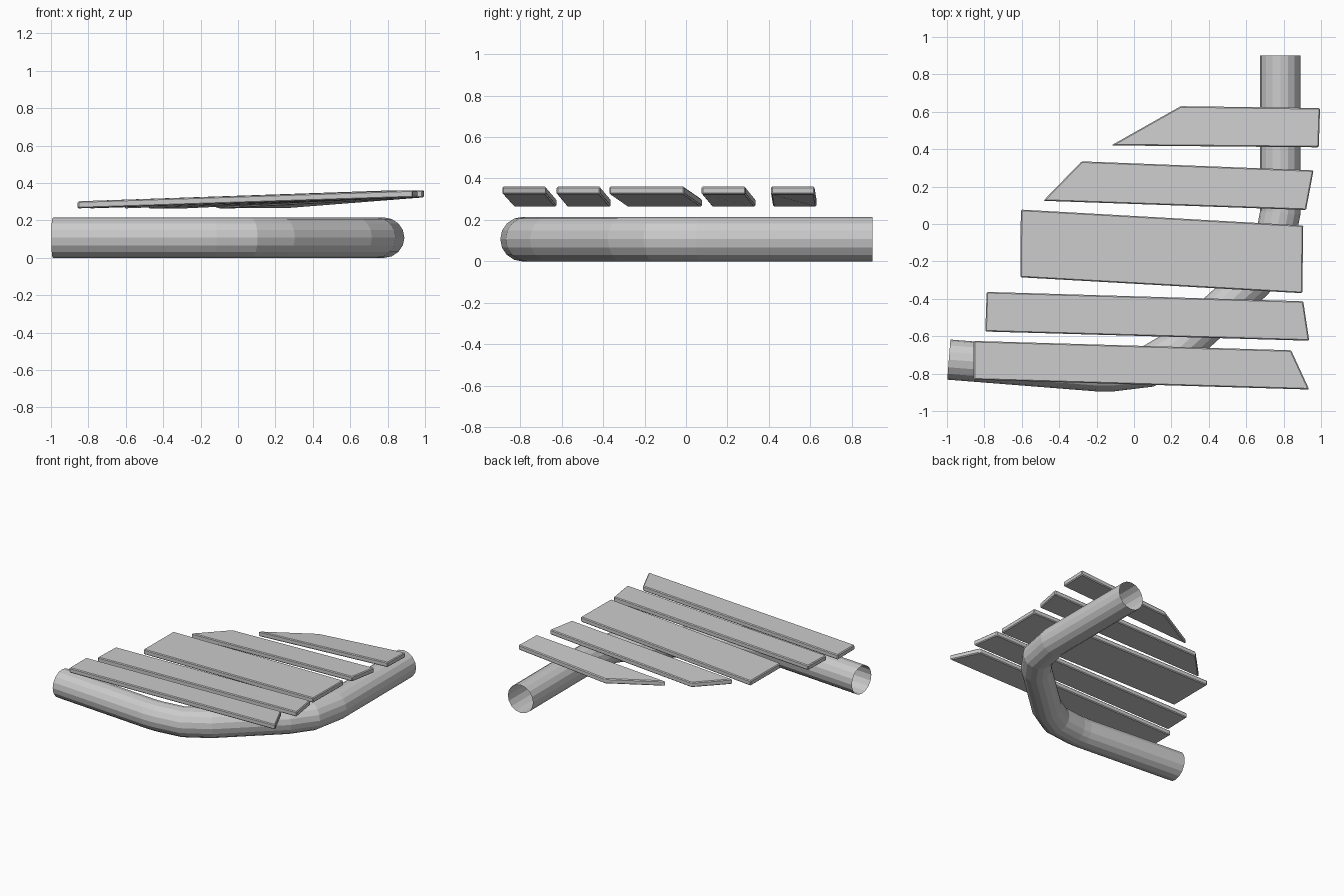
import bpy, bmesh, math
from mathutils import Vector

if "Cube" in bpy.data.objects:
    bpy.data.objects.remove(bpy.data.objects["Cube"])

def finish(name, bm):
    mesh = bpy.data.meshes.new(name)
    bm.to_mesh(mesh)
    bm.free()
    ob = bpy.data.objects.new(name, mesh)
    bpy.context.collection.objects.link(ob)
    return ob

# bent pipe: open-ended tube swept with mitred joints
R, SIDES = 0.1075, 16
path = [Vector((x, y, R)) for x, y in [
    (-0.99, -0.725), (-0.19, -0.788), (-0.12, -0.788), (0.07, -0.765),
    (0.24, -0.665), (0.635, -0.305), (0.74, -0.16), (0.782, 0.06), (0.782, 0.9)]]
bm = bmesh.new()
rings = []
for i, p in enumerate(path):
    a = (p - path[i - 1]).normalized() if i else (path[1] - p).normalized()
    b = (path[i + 1] - p).normalized() if i < len(path) - 1 else a
    t = (a + b).normalized()
    side = Vector((t.y, -t.x, 0)) / t.dot(a)
    rings.append([bm.verts.new(p + side * R * math.cos(k * math.tau / SIDES)
                               + Vector((0, 0, R * math.sin(k * math.tau / SIDES))))
                  for k in range(SIDES)])
for r0, r1 in zip(rings, rings[1:]):
    for k in range(SIDES):
        n = (k + 1) % SIDES
        bm.faces.new((r0[k], r0[n], r1[n], r1[k]))
bmesh.ops.recalc_face_normals(bm, faces=bm.faces)
# make sure the tube faces outward
f = bm.faces[0] if bm.faces.ensure_lookup_table() is None else None
mid = (path[0] + path[1]) / 2
if f.normal.dot(f.calc_center_median() - mid) < 0:
    bmesh.ops.reverse_faces(bm, faces=bm.faces)
finish("bent_pipe", bm)

# planks: back-left, back-right, front-right, front-left corners, rising to the right
planks = [
    [(-0.857, -0.625), (0.84, -0.675), (0.937, -0.885), (-0.857, -0.832)],
    [(-0.788, -0.363), (0.905, -0.413), (0.937, -0.624), (-0.795, -0.575)],
    [(-0.605, 0.077), (0.905, -0.008), (0.90, -0.37), (-0.608, -0.285)],
    [(-0.28, 0.335), (0.96, 0.287), (0.92, 0.075), (-0.485, 0.124)],
    [(0.25, 0.63), (0.995, 0.62), (0.988, 0.41), (-0.122, 0.42)],
]
LOW, HIGH, THICK = 0.264, 0.323, 0.038
for i, corners in enumerate(planks):
    bm = bmesh.new()
    zs = (LOW, HIGH, HIGH, LOW)
    bot = [bm.verts.new((x, y, z)) for (x, y), z in zip(corners, zs)]
    top = [bm.verts.new((x, y, z + THICK)) for (x, y), z in zip(corners, zs)]
    bm.faces.new(bot)
    bm.faces.new(top[::-1])
    for k in range(4):
        n = (k + 1) % 4
        bm.faces.new((bot[k], top[k], top[n], bot[n]))
    bmesh.ops.recalc_face_normals(bm, faces=bm.faces)
    ob = finish(f"plank_{i + 1}", bm)
    bev = ob.modifiers.new("edge_bevel", 'BEVEL')
    bev.width = 0.006
    bev.segments = 1
